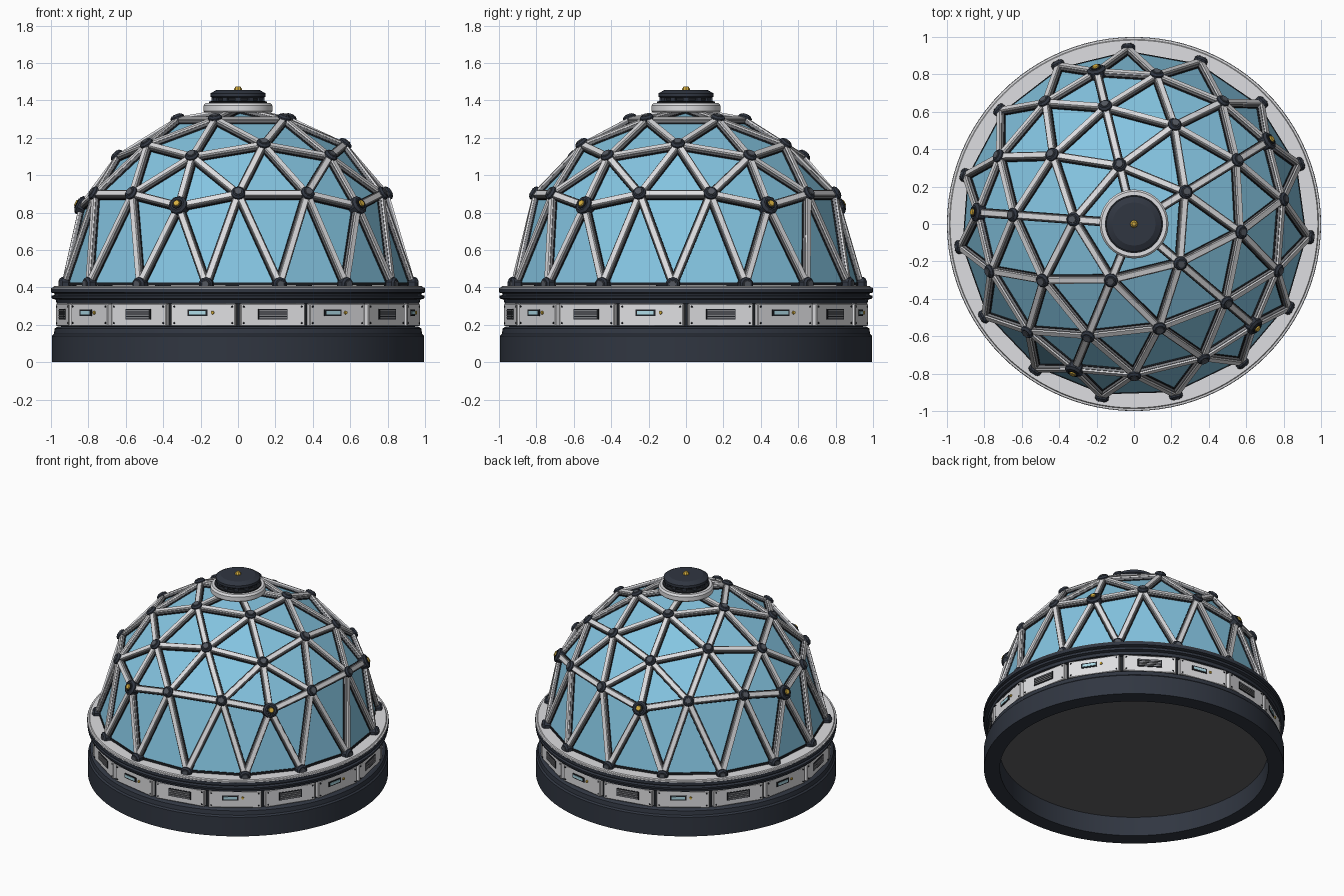
import bpy, bmesh, math
from mathutils import Vector, Matrix

cube = bpy.data.objects.get("Cube")
if cube:
    bpy.data.objects.remove(cube, do_unlink=True)


def material(name, rgb):
    m = bpy.data.materials.new(name)
    m.use_nodes = True
    m.diffuse_color = (*rgb, 1)
    m.node_tree.nodes["Principled BSDF"].inputs["Base Color"].default_value = (*rgb, 1)
    return m


WHITE = material("off_white", (0.73, 0.73, 0.75))
GLASS = material("blue_glass", (0.235, 0.56, 0.76))
NAVY = material("dark_navy", (0.03, 0.037, 0.053))
BLACK = material("near_black", (0.013, 0.015, 0.019))
STEEL = material("steel_grey", (0.22, 0.225, 0.24))
SLATE = material("slate_grey", (0.085, 0.095, 0.115))
GOLD = material("gold", (0.68, 0.43, 0.05))
CYAN = material("pale_cyan", (0.45, 0.75, 0.85))
FLOOR = material("floor_grey", (0.125, 0.125, 0.135))


def finish(bm, name, mat, smooth=False):
    bmesh.ops.recalc_face_normals(bm, faces=bm.faces)
    me = bpy.data.meshes.new(name)
    bm.to_mesh(me)
    bm.free()
    me.materials.append(mat)
    ob = bpy.data.objects.new(name, me)
    bpy.context.collection.objects.link(ob)
    if smooth:
        bpy.ops.object.select_all(action='DESELECT')
        bpy.context.view_layer.objects.active = ob
        ob.select_set(True)
        bpy.ops.object.shade_smooth_by_angle(angle=math.radians(25))


def lathe(name, profile, mat, steps=96):
    """Spin a closed (radius, height) outline around the z axis."""
    bm = bmesh.new()
    vs = [bm.verts.new((r, 0, z)) for r, z in profile]
    es = [bm.edges.new((vs[i - 1], vs[i])) for i in range(len(vs))]
    bmesh.ops.spin(bm, geom=vs + es, cent=(0, 0, 0), axis=(0, 0, 1),
                   angle=math.tau, steps=steps)
    bmesh.ops.remove_doubles(bm, verts=bm.verts, dist=1e-4)
    finish(bm, name, mat, True)


def frustum(bm, pos, axis, r1, r2, lo, hi, sides=10):
    """Tapered plug standing on pos along axis."""
    rot = axis.to_track_quat('Z', 'Y').to_matrix().to_4x4()
    bmesh.ops.create_cone(bm, cap_ends=True, segments=sides, radius1=r1, radius2=r2, depth=hi - lo,
                          matrix=Matrix.Translation(pos + axis * (lo + hi) / 2) @ rot)


def beam(bm, a, b, up, w_low, w_top, lo, hi):
    """Trapezoid bar from a to b."""
    side = (b - a).cross(up).normalized()
    rings = []
    for p in (a, b):
        rings.append([bm.verts.new(p + side * s * w / 2 + up * h)
                      for s, w, h in ((-1, w_low, lo), (1, w_low, lo), (1, w_top, hi), (-1, w_top, hi))])
    for i in range(4):
        bm.faces.new((rings[0][i - 1], rings[0][i], rings[1][i], rings[1][i - 1]))
    bm.faces.new(rings[0])
    bm.faces.new(rings[1])


# Base rings
lathe("foundation_ring", [(0.89, 0), (0.995, 0), (0.995, 0.14), (0.985, 0.15), (0.98, 0.18),
                          (0.965, 0.19), (0.89, 0.19)], NAVY)
lathe("panel_backing_wall", [(0.89, 0.185), (0.945, 0.185), (0.945, 0.325), (0.89, 0.325)], BLACK)
lathe("upper_ring", [(0.89, 0.315), (0.97, 0.315), (0.975, 0.335), (0.995, 0.34), (0.998, 0.355),
                     (0.98, 0.36), (0.98, 0.368), (1.0, 0.373), (1.0, 0.395), (0.89, 0.395)], NAVY)
lathe("deck_ring", [(0.84, 0.39), (0.999, 0.394), (0.997, 0.4), (0.987, 0.401), (0.983, 0.408),
                    (0.84, 0.408)], WHITE)
lathe("floor_disc", [(0, 0.14), (0.9, 0.14), (0.9, 0.16), (0, 0.16)], FLOOR)

# Wall panels with alternating vents and displays
panels, dark, screens, lamps, slats = [bmesh.new() for _ in range(5)]
COUNT = 16


def plate(bm, ang, u, z, w, h, depth, out):
    """Box on the wall: u along the wall, out is the radius of its outer face."""
    m = (Matrix.Rotation(ang, 4, 'Z') @ Matrix.Translation((out - depth / 2, u, z))
         @ Matrix.Diagonal((depth, w, h, 1)))
    return bmesh.ops.create_cube(bm, size=1, matrix=m)["verts"]


FACE = 0.957
for k in range(COUNT):
    ang = math.tau * (k + 0.5) / COUNT
    vs = plate(panels, ang, 0, 0.253, 0.352, 0.12, 0.04, FACE)
    bmesh.ops.bevel(panels, geom=list({e for v in vs for e in v.link_edges}), offset=0.004,
                    segments=1, affect='EDGES')
    axis = Vector((math.cos(ang), math.sin(ang), 0))
    tangent = Vector((-axis.y, axis.x, 0))
    for su in (-1, 1):
        for sz in (-1, 1):
            bolt = axis * FACE + tangent * su * 0.158 + Vector((0, 0, 0.253 + sz * 0.044))
            frustum(dark, bolt, axis, 0.006, 0.005, -0.002, 0.004, 6)
    if k % 2 == 0:
        plate(dark, ang, 0, 0.257, 0.16, 0.056, 0.01, FACE + 0.004)
        for j in range(4):
            plate(slats, ang, 0, 0.2385 + j * 0.0123, 0.148, 0.0075, 0.01, FACE + 0.008)
    else:
        plate(dark, ang, -0.03, 0.265, 0.11, 0.034, 0.01, FACE + 0.004)
        plate(screens, ang, -0.03, 0.265, 0.09, 0.018, 0.01, FACE + 0.007)
        frustum(lamps, axis * FACE + tangent * 0.052 + Vector((0, 0, 0.265)), axis,
                0.01, 0.008, -0.002, 0.008, 8)
finish(panels, "wall_panels", WHITE)
finish(dark, "panel_recesses", BLACK)
finish(slats, "vent_slats", STEEL)
finish(screens, "display_screens", CYAN)
finish(lamps, "panel_lamps", GOLD)

# Geodesic grid: icosahedron with each face split in three rows
R, CENTRE, FREQ = 0.934, Vector((0, 0, 0.417)), 3
PHASE = math.radians(31.72)


def corner(i, z):
    a = PHASE + math.tau * i / 5
    r = math.sqrt(0.8)
    return Vector((r * math.cos(a), r * math.sin(a), z * math.sqrt(0.2)))


apex = Vector((0, 0, 1))
big_faces = []
for i in range(5):
    u0, u1 = corner(i, 1), corner(i + 1, 1)
    l0, l1 = corner(i + 0.5, -1), corner(i - 0.5, -1)
    big_faces += [(apex, u0, u1), (u0, l0, u1), (u0, l1, l0)]

points, triangles = {}, []


def grid_point(p):
    key = tuple(round(c, 3) + 0.0 for c in p)
    if key not in points:
        q = p.copy()
        if p.z < 0.2:
            q.z = 0  # lowest row rests on the deck
        points[key] = (q.normalized(), p.length > 0.99)
    return key


for a, b, c in big_faces:
    def at(i, j):
        return a + (b - a) * i / FREQ + (c - a) * j / FREQ
    for i in range(FREQ):
        for j in range(FREQ - i):
            cells = [(at(i, j), at(i + 1, j), at(i, j + 1))]
            if i + j < FREQ - 1:
                cells.append((at(i + 1, j), at(i + 1, j + 1), at(i, j + 1)))
            for cell in cells:
                if min(p.z for p in cell) > 0.1:
                    triangles.append([grid_point(p) for p in cell])

# Glass panes
glass = bmesh.new()
verts = {k: glass.verts.new(CENTRE + d * (R - 0.012)) for k, (d, _) in points.items()}
for t in triangles:
    glass.faces.new([verts[k] for k in t])
finish(glass, "glass_panes", GLASS)

# Struts: dark gasket, steel rail and white cap
struts, rails, gaskets = [bmesh.new() for _ in range(3)]
edges = {tuple(sorted((t[n - 1], t[n]))) for t in triangles for n in range(3)}
for k0, k1 in sorted(edges):
    d0, d1 = points[k0][0], points[k1][0]
    up = (d0 + d1).normalized()
    a, b = CENTRE + d0 * R, CENTRE + d1 * R
    if d0.z + d1.z < 0.01:
        beam(gaskets, a, b, up, 0.016, 0.016, -0.022, -0.008)
        continue
    beam(gaskets, a, b, up, 0.05, 0.05, -0.02, -0.006)
    beam(rails, a, b, up, 0.043, 0.041, -0.008, 0.008)
    beam(struts, a, b, up, 0.035, 0.028, 0.006, 0.017)
finish(struts, "frame_struts", WHITE)
finish(rails, "frame_rails", STEEL)
finish(gaskets, "frame_gaskets", BLACK)

# Hub nodes, larger with a gold lamp at the five main corners
hubs, hub_caps, hub_rings, hub_lamps = [bmesh.new() for _ in range(4)]
for d, main in points.values():
    if d.z > 0.99:
        continue
    p = CENTRE + d * R
    s = 1.35 if main else 1.0
    frustum(hubs, p, d, 0.038 * s, 0.038 * s, -0.025, 0.018)
    frustum(hubs, p, d, 0.038 * s, 0.028 * s, 0.018, 0.029)
    if main:
        frustum(hub_rings, p, d, 0.03, 0.028, 0.025, 0.034)
        frustum(hub_lamps, p, d, 0.021, 0.016, 0.03, 0.041, 8)
    else:
        frustum(hub_caps, p, d, 0.022, 0.019, 0.025, 0.033)
finish(hubs, "hub_nodes", NAVY)
finish(hub_caps, "hub_caps", SLATE)
finish(hub_rings, "main_hub_rings", BLACK)
finish(hub_lamps, "main_hub_lamps", GOLD)

# Crown on top
lathe("crown_collar", [(0, 1.335), (0.178, 1.335), (0.184, 1.342), (0.184, 1.372), (0.174, 1.386),
                       (0, 1.386)], WHITE, 48)
lathe("crown_neck", [(0, 1.38), (0.155, 1.38), (0.155, 1.394), (0.13, 1.398), (0.13, 1.42),
                     (0, 1.42)], BLACK, 48)
lathe("crown_cap", [(0, 1.412), (0.135, 1.412), (0.148, 1.42), (0.148, 1.438), (0.115, 1.455),
                    (0, 1.455)], NAVY, 32)
blocks = bmesh.new()
for k in range(12):
    plate(blocks, math.tau * k / 12, 0, 1.403, 0.03, 0.022, 0.02, 0.142)
finish(blocks, "crown_blocks", NAVY)
finial = bmesh.new()
frustum(finial, Vector((0, 0, 1.45)), Vector((0, 0, 1)), 0.021, 0.02, 0, 0.014, 8)
frustum(finial, Vector((0, 0, 1.45)), Vector((0, 0, 1)), 0.02, 0.011, 0.014, 0.025, 8)
finish(finial, "crown_finial", GOLD)
